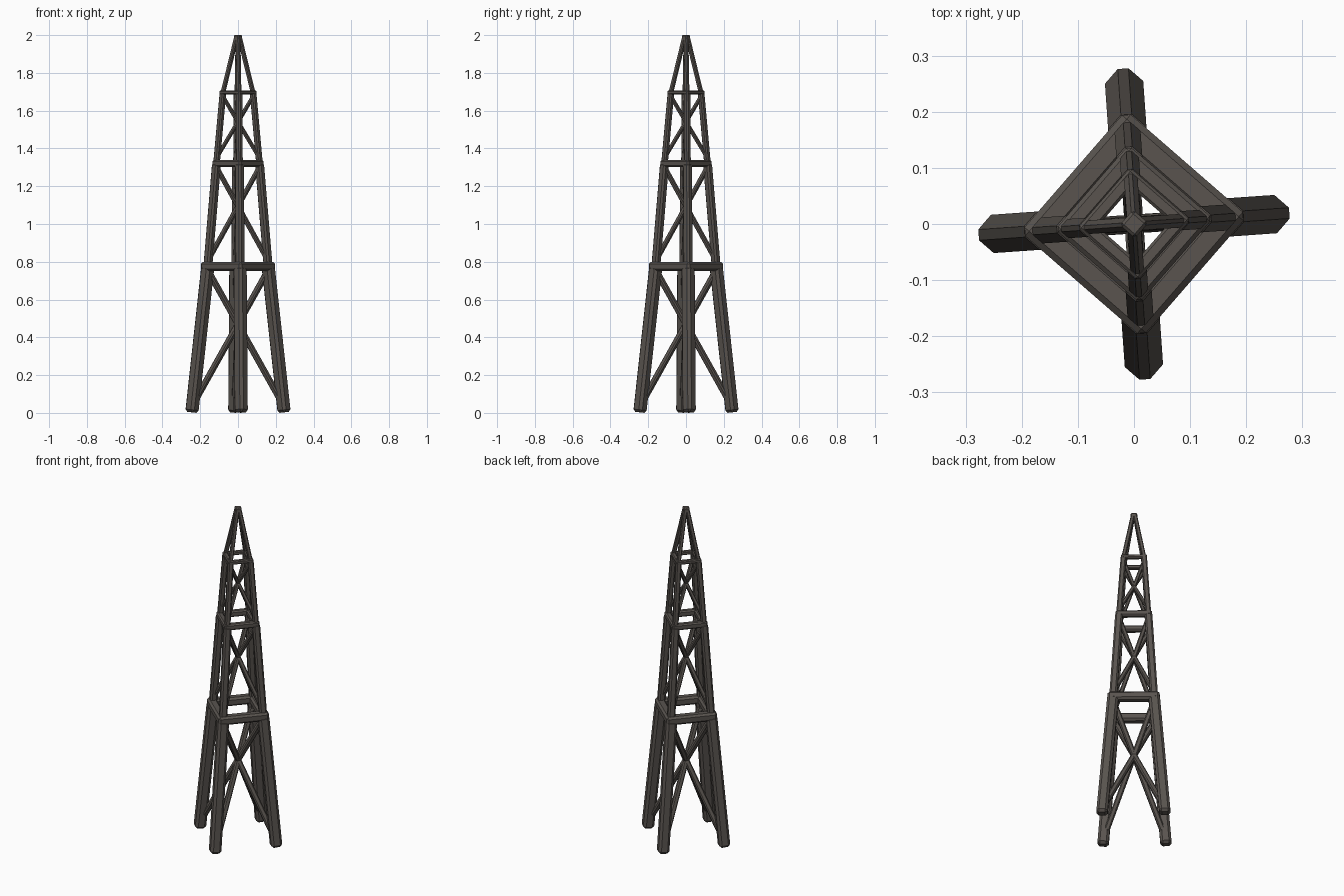
import bpy, math
from mathutils import Vector, Matrix

if "Cube" in bpy.data.objects:
    bpy.data.objects.remove(bpy.data.objects["Cube"])

TWIST = math.radians(4)          # whole tower is turned slightly about z

mat = bpy.data.materials.new("dark_wood")
mat.diffuse_color = (0.10, 0.088, 0.078, 1)
mat.use_nodes = True
mat.node_tree.nodes["Principled BSDF"].inputs["Base Color"].default_value = mat.diffuse_color


def corner(i, r, z):
    """Point at tower corner i, distance r from the axis."""
    a = TWIST + i * math.pi / 2
    return Vector((r * math.cos(a), r * math.sin(a), z))


def beam(name, p, q, w, side, h=None, extend=0.0, chamfer=0.22):
    """Chamfered square timber from p to q; side is the direction of its width."""
    h = h or w
    d = (q - p).normalized()
    length = (q - p).length + 2 * extend
    x = (side - d * side.dot(d)).normalized()
    y = d.cross(x)
    bpy.ops.mesh.primitive_cube_add(size=1)
    o = bpy.context.object
    o.name = name
    o.data.transform(Matrix.Diagonal((w, h, length, 1)))
    rot = Matrix((x, y, d)).transposed().to_4x4()
    o.matrix_world = Matrix.Translation((p + q) / 2) @ rot
    b = o.modifiers.new("chamfer", 'BEVEL')
    b.width = min(w, h) * chamfer
    b.segments = 1
    o.data.materials.append(mat)
    return o


# tower stages: bottom z, bottom radius, top z, top radius, leg width, brace width
stages = [
    ("lower", 0.003, 0.245, 0.775, 0.160, 0.062, 0.030),
    ("middle", 0.775, 0.160, 1.32, 0.114, 0.042, 0.024),
    ("upper", 1.32, 0.114, 1.695, 0.080, 0.031, 0.019),
    ("peak", 1.695, 0.080, 1.985, 0.009, 0.022, None),
]
for name, z0, r0, z1, r1, w, bw in stages:
    for i in range(4):
        # leg, turned so a chamfered corner points outward
        diag = corner(i + 0.5, 1, 0)
        beam(f"{name}_leg_{i + 1}", corner(i, r0, z0), corner(i, r1, z1), w, diag)
        # brace crossing the inside to the opposite leg
        if bw:
            beam(f"{name}_cross_brace_{i + 1}", corner(i, r0, z0 + 0.03),
                 corner(i + 2, r1, z1 - 0.02), bw, diag)

# square frames between the stages
for name, z, r, w, h in [("lower", 0.775, 0.166, 0.052, 0.05),
                         ("middle", 1.32, 0.117, 0.034, 0.036),
                         ("upper", 1.696, 0.083, 0.025, 0.022)]:
    for i in range(4):
        beam(f"{name}_frame_beam_{i + 1}", corner(i, r, z), corner(i + 1, r, z),
             h, Vector((0, 0, 1)), w, extend=w / 2)

# cap block at the tip
beam("tip_cap", Vector((0, 0, 1.968)), Vector((0, 0, 2.0)), 0.036,
     corner(0.5, 1, 0), chamfer=0.15)
